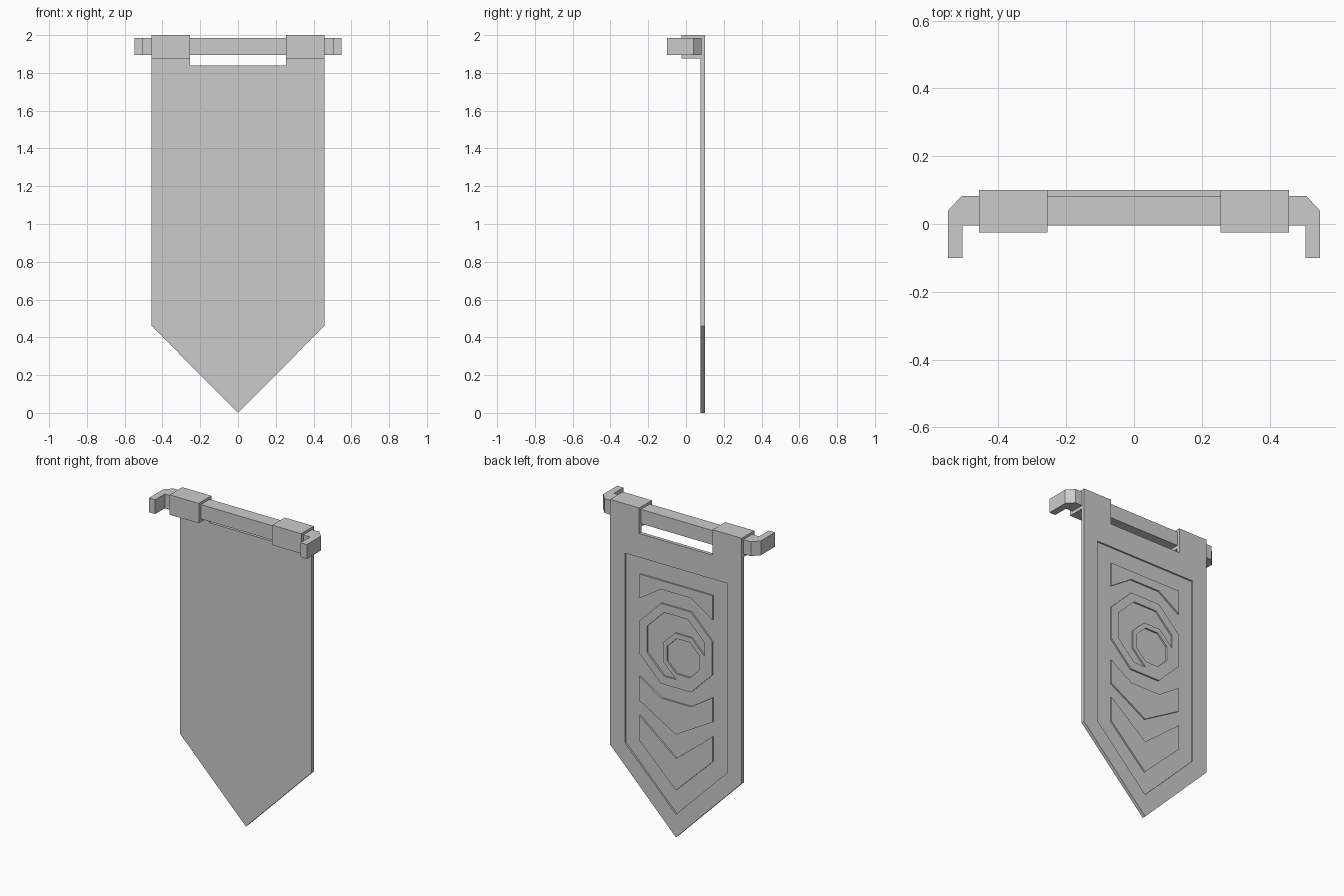
import bpy, bmesh, math
from mathutils import Matrix

if "Cube" in bpy.data.objects:
    bpy.data.objects.remove(bpy.data.objects["Cube"])


def plate(name, loops, a, b, axis='Y'):
    """Extrude filled outlines (later loops are holes) from a to b along axis."""
    cu = bpy.data.curves.new(name + "_outline", 'CURVE')
    cu.dimensions = '2D'
    cu.fill_mode = 'BOTH'
    cu.extrude = (b - a) / 2
    for pts in loops:
        sp = cu.splines.new('POLY')
        sp.points.add(len(pts) - 1)
        for p, (u, v) in zip(sp.points, pts):
            p.co = (u, v, 0, 1)
        sp.use_cyclic_u = True
    tmp = bpy.data.objects.new(name + "_tmp", cu)
    bpy.context.scene.collection.objects.link(tmp)
    dg = bpy.context.evaluated_depsgraph_get()
    me = bpy.data.meshes.new_from_object(tmp.evaluated_get(dg))
    bpy.data.objects.remove(tmp)
    mid = (a + b) / 2
    if axis == 'Y':
        me.transform(Matrix.Translation((0, mid, 0)) @ Matrix.Rotation(math.pi / 2, 4, 'X'))
    else:
        me.transform(Matrix.Translation((0, 0, mid)))
    bm = bmesh.new()
    bm.from_mesh(me)
    bmesh.ops.remove_doubles(bm, verts=bm.verts, dist=1e-5)
    bmesh.ops.recalc_face_normals(bm, faces=bm.faces)
    bmesh.ops.dissolve_limit(bm, angle_limit=0.01, verts=bm.verts, edges=bm.edges)
    for f in bm.faces:
        f.smooth = False
    bm.to_mesh(me)
    bm.free()
    ob = bpy.data.objects.new(name, me)
    bpy.context.scene.collection.objects.link(ob)
    return ob


def box(name, lo, hi):
    return plate(name, [[(lo[0], lo[1]), (hi[0], lo[1]), (hi[0], hi[1]), (lo[0], hi[1])]],
                 lo[2], hi[2], 'Z')


def mirrored(half):
    """Close a half outline by mirroring it in x; points on x = 0 are kept once."""
    return half + [(-x, z) for x, z in reversed(half) if abs(x) > 1e-6]


def octagon(cx, cz, apothem):
    r = apothem / math.cos(math.pi / 8)
    return [(cx + r * math.cos(math.pi / 8 + i * math.pi / 4),
             cz + r * math.sin(math.pi / 8 + i * math.pi / 4)) for i in range(8)]


FRONT, FLOOR, BACK = 0.078, 0.09, 0.10

# Cloth: thin backing plus a raised border on the rear face
outline = mirrored([(0.255, 1.84), (0.255, 2.0), (0.457, 2.0), (0.457, 0.46), (0, 0)])
panel = mirrored([(0.355, 1.69), (0.355, 0.5), (0, 0.145)])
plate("banner_cloth", [outline], FRONT, FLOOR)
plate("banner_border", [outline, panel], FLOOR, BACK)

# Raised chevrons inside the sunken panel
chevrons = {
    "top_chevron": [(0.253, 1.585), (0.253, 1.433), (0.104, 1.53)],
    "middle_chevron": [(0.104, 0.847), (0.253, 0.943), (0.253, 0.79), (0, 0.645)],
    "lower_chevron": [(0, 0.495), (0.253, 0.698), (0.253, 0.54), (0, 0.295)],
}
for name, half in chevrons.items():
    plate(name, [mirrored(half)], FLOOR, BACK)

# Raised octagonal ring holding a smaller offset ring, with a crescent gap between
big = octagon(0, 1.19, 0.20)
small = octagon(-0.05, 1.14, 0.14)
crescent = ([(-0.2, 1.188)] + [big[i] for i in (3, 2, 1, 0, 7, 6)] + [(-0.002, 0.99)]
            + [small[i] for i in (7, 0, 1, 2)])
plate("ring_emblem", [octagon(0, 1.19, 0.252), crescent, octagon(-0.05, 1.138, 0.111)],
      FLOOR, BACK)

# Hanging loops around the rod
for side, x0 in (("left", -0.457), ("right", 0.255)):
    box(side + "_hanging_loop", (x0, -0.025, 1.875), (x0 + 0.202, FRONT, 2.0))

# Rod with bent ends reaching to the wall
rod = mirrored([(0.505, -0.005), (0.505, -0.10), (0.548, -0.10), (0.548, 0.04), (0.508, 0.083)])
plate("rod", [rod], 1.895, 1.985, 'Z')
